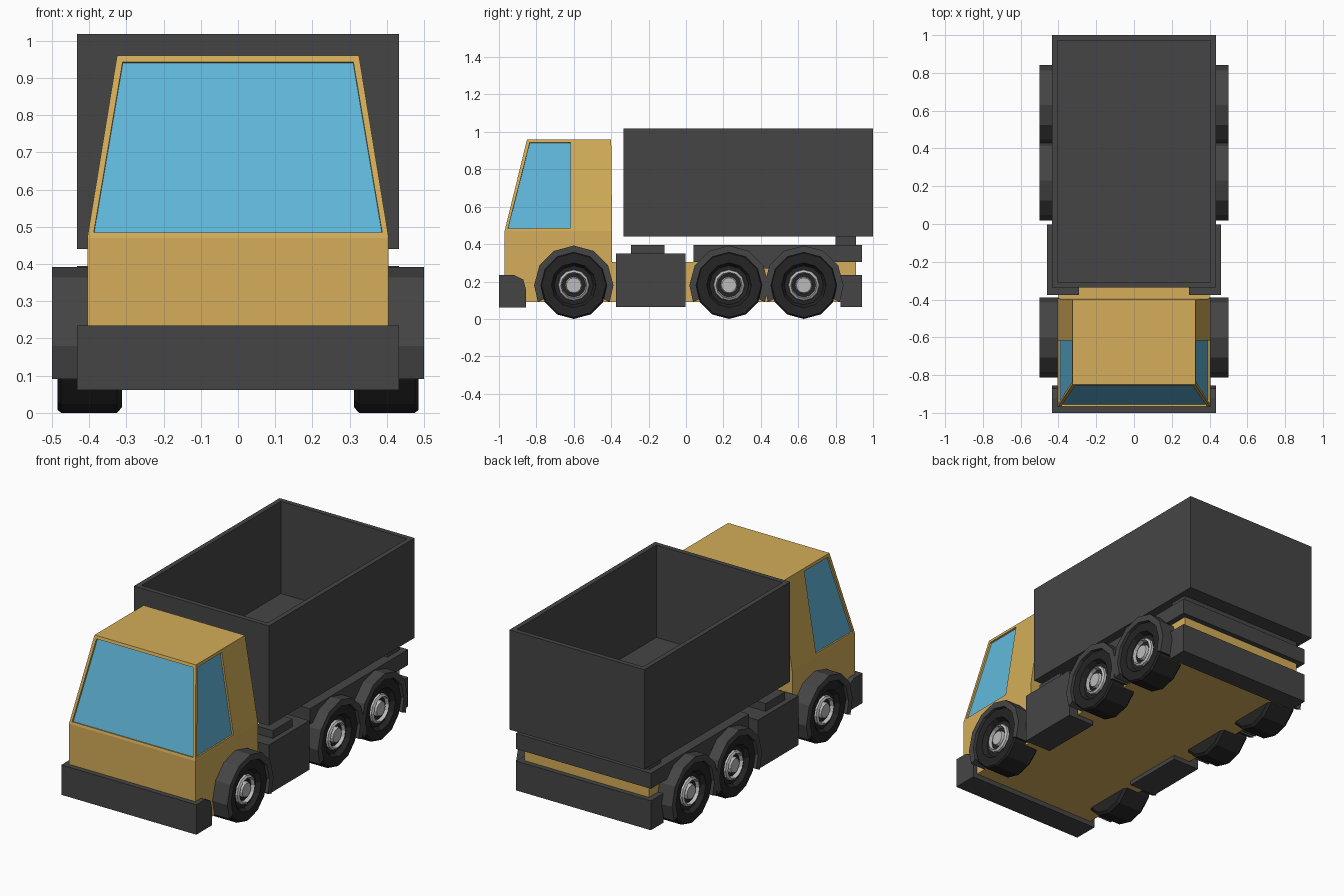
import bpy, bmesh
from math import sin, cos, pi, radians
from mathutils import Vector

if "Cube" in bpy.data.objects:
    bpy.data.objects.remove(bpy.data.objects["Cube"])


def material(name, rgb):
    m = bpy.data.materials.new(name)
    m.diffuse_color = (*rgb, 1)
    m.use_nodes = True
    m.node_tree.nodes["Principled BSDF"].inputs["Base Color"].default_value = m.diffuse_color
    return m


GOLD = material("ochre paint", (0.66, 0.42, 0.10))
GLASS = material("blue glass", (0.12, 0.48, 0.72))
DARK = material("dark grey", (0.06, 0.06, 0.06))
RUBBER = material("rubber", (0.018, 0.018, 0.018))
METAL = material("light metal", (0.5, 0.5, 0.5))


def finish(name, bm, *mats):
    bmesh.ops.recalc_face_normals(bm, faces=bm.faces[:])
    me = bpy.data.meshes.new(name)
    bm.to_mesh(me)
    bm.free()
    ob = bpy.data.objects.new(name, me)
    bpy.context.collection.objects.link(ob)
    for m in mats:
        me.materials.append(m)
    return ob


def prism(name, profile, x0, x1, mat):
    """Side profile of (y, z) points pulled from x0 to x1."""
    bm = bmesh.new()
    face = bm.faces.new([bm.verts.new((x0, y, z)) for y, z in profile])
    ext = bmesh.ops.extrude_face_region(bm, geom=[face])["geom"]
    moved = [v for v in ext if isinstance(v, bmesh.types.BMVert)]
    bmesh.ops.translate(bm, verts=moved, vec=(x1 - x0, 0, 0))
    return finish(name, bm, mat)


def box(name, x0, x1, y0, y1, z0, z1, mat):
    return prism(name, [(y0, z0), (y1, z0), (y1, z1), (y0, z1)], x0, x1, mat)


def lathe(name, profile, y, z, side, mat, n=12):
    """Spin (radius, x) points round the axle; zero radius closes a cap."""
    bm = bmesh.new()
    rings = []
    for r, x in profile:
        count = n if r else 1
        rings.append([bm.verts.new((side * x, y + r * cos(2 * pi * k / n),
                                    z + r * sin(2 * pi * k / n))) for k in range(count)])
    for a, b in zip(rings, rings[1:]):
        for k in range(n):
            j = (k + 1) % n
            quad = [a[k % len(a)], a[j % len(a)], b[j % len(b)], b[k % len(b)]]
            bm.faces.new(list(dict.fromkeys(quad)))
    return finish(name, bm, mat)


# chassis and lower cab
box("chassis", -0.40, 0.40, -0.42, 0.91, 0.09, 0.305, GOLD)
box("cab_lower", -0.405, 0.405, -0.97, -0.395, 0.09, 0.47, GOLD)

# tapered upper cab with inset windows
bm = bmesh.new()
rows = [[(-0.97, 0.405, 0.47), (-0.85, 0.325, 0.96)],
        [(-0.60, 0.405, 0.47), (-0.60, 0.325, 0.96)],
        [(-0.395, 0.405, 0.47), (-0.40, 0.325, 0.96)]]
loops = []
for (yb, xb, zb), (yt, xt, zt) in rows:
    loops.append([bm.verts.new(p) for p in
                  [(-xb, yb, zb), (xb, yb, zb), (xt, yt, zt), (-xt, yt, zt)]])
windows = [bm.faces.new(loops[0])]
for i, (a, b) in enumerate(zip(loops, loops[1:])):
    for k in range(4):
        j = (k + 1) % 4
        f = bm.faces.new([a[k], a[j], b[j], b[k]])
        if i == 0 and k in (1, 3):
            windows.append(f)
bm.faces.new(loops[-1])
bmesh.ops.recalc_face_normals(bm, faces=bm.faces[:])
for f in windows:
    bmesh.ops.inset_individual(bm, faces=[f], thickness=0.023)
    bmesh.ops.inset_individual(bm, faces=[f], thickness=0.001, depth=-0.01)
    f.material_index = 1
finish("cab_upper", bm, GOLD, GLASS)

# bumpers
prism("front_bumper", [(-1, 0.062), (-1, 0.235), (-0.92, 0.235), (-0.87, 0.21),
                       (-0.855, 0.155), (-0.855, 0.062)], -0.433, 0.433, DARK)
box("rear_bumper", -0.433, 0.433, 0.825, 0.94, 0.065, 0.235, DARK)

# rear frame and tipping hinge
box("rear_frame", -0.433, 0.433, 0.04, 0.94, 0.305, 0.395, DARK)
box("bed_hinge", -0.40, 0.40, 0.80, 0.91, 0.39, 0.445, DARK)

# open-topped bed
bed = box("dump_bed", -0.433, 0.433, -0.335, 1.0, 0.44, 1.018, DARK)
bm = bmesh.new()
bm.from_mesh(bed.data)
top = max(bm.faces, key=lambda f: f.calc_center_median().z)
bmesh.ops.inset_region(bm, faces=[top], thickness=0.04)
floor = bmesh.ops.extrude_discrete_faces(bm, faces=[top])["faces"][0]
bmesh.ops.translate(bm, verts=floor.verts[:], vec=(0, 0, -0.535))
bm.to_mesh(bed.data)
bm.free()


# wheel arch: polygon band over a wheel
def arch(name, y, side):
    angles = [radians(a) for a in (-25, 0, 30, 60, 90, 120, 150, 180, 205)]
    band = [(y + 0.212 * cos(a), 0.18 + 0.212 * sin(a)) for a in angles]
    band += [(y + 0.176 * cos(a), 0.18 + 0.176 * sin(a)) for a in reversed(angles)]
    prism(name, band, side * 0.39, side * 0.5, DARK)


TYRE = [(0, 0.312), (0.165, 0.312), (0.18, 0.325), (0.18, 0.475), (0.172, 0.485),
        (0.12, 0.485), (0.105, 0.46), (0, 0.46)]
HUB = [(0.085, 0.455), (0.082, 0.472), (0.070, 0.480), (0.062, 0.455),
       (0.048, 0.455), (0.040, 0.476), (0, 0.476)]

for side, tag in ((1, "right"), (-1, "left")):
    # wheels and arches
    for label, y in (("front", -0.60), ("middle", 0.23), ("rear", 0.63)):
        lathe(f"{label}_tyre_{tag}", TYRE, y, 0.18, side, RUBBER)
        lathe(f"{label}_hub_{tag}", HUB, y, 0.18, side, METAL)
        arch(f"{label}_arch_{tag}", y, side)
    # web between the two rear arches
    box(f"arch_web_{tag}", side * 0.39, side * 0.433, 0.36, 0.50, 0.27, 0.31, DARK)
    # side tank with cap
    box(f"side_tank_{tag}", side * 0.29, side * 0.46, -0.375, -0.003, 0.065, 0.35, DARK)
    box(f"tank_cap_{tag}", side * 0.32, side * 0.43, -0.295, -0.115, 0.345, 0.395, DARK)
